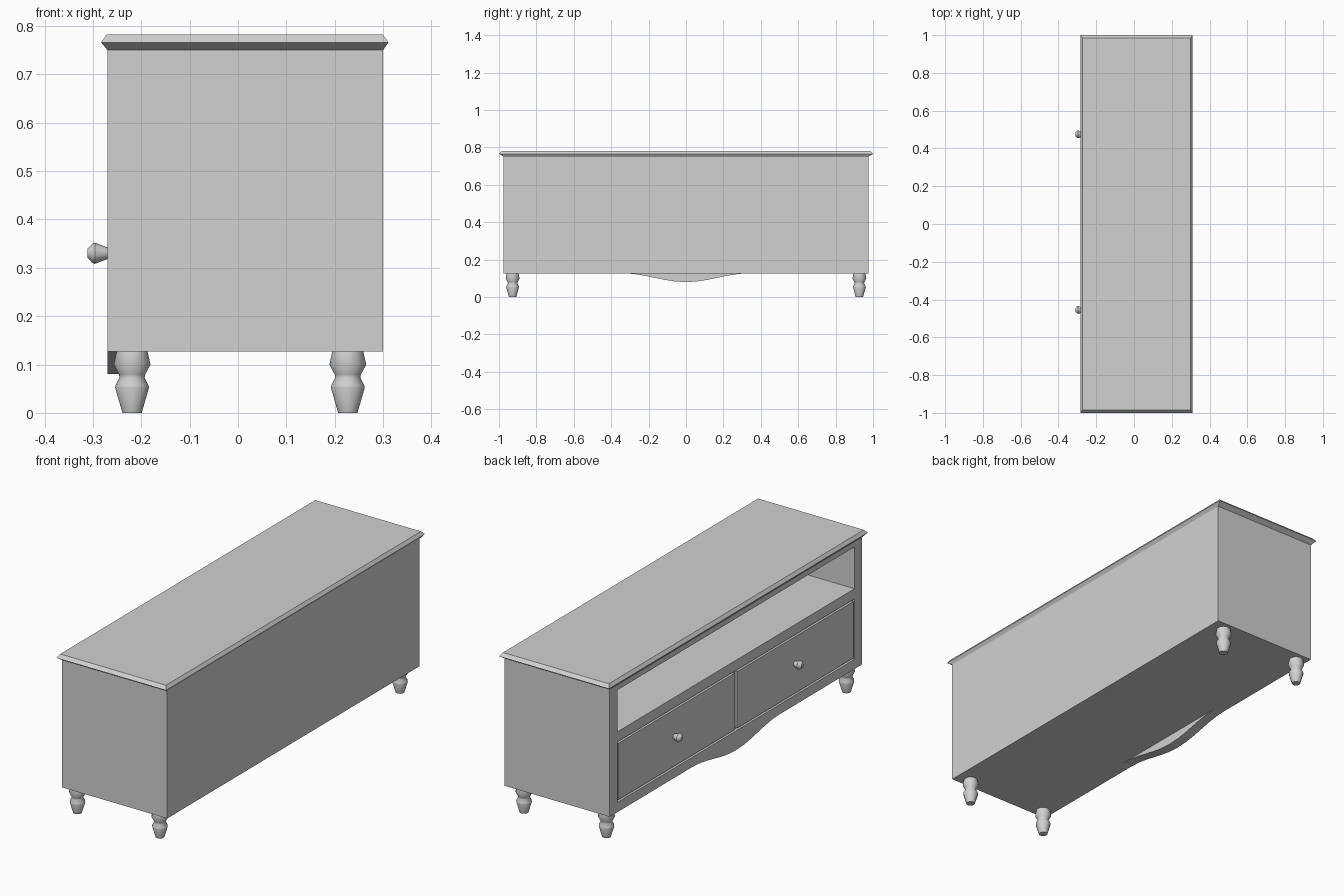
import bpy
import bmesh
import math
from mathutils import Matrix

if "Cube" in bpy.data.objects:
    bpy.data.objects.remove(bpy.data.objects["Cube"], do_unlink=True)

# One painted-wood colour throughout
paint = bpy.data.materials.new("grey_paint")
paint.use_nodes = True
paint.diffuse_color = (0.64, 0.64, 0.64, 1)
paint.node_tree.nodes["Principled BSDF"].inputs["Base Color"].default_value = (0.64, 0.64, 0.64, 1)


def finish(name, bm):
    bmesh.ops.recalc_face_normals(bm, faces=bm.faces)
    mesh = bpy.data.meshes.new(name)
    bm.to_mesh(mesh)
    bm.free()
    mesh.materials.append(paint)
    obj = bpy.data.objects.new(name, mesh)
    bpy.context.collection.objects.link(obj)
    return obj


def loft(name, rings):
    """Skin closed rings of points and cap both ends."""
    bm = bmesh.new()
    loops = [[bm.verts.new(p) for p in ring] for ring in rings]
    n = len(loops[0])
    for a, b in zip(loops, loops[1:]):
        for i in range(n):
            j = (i + 1) % n
            bm.faces.new((a[i], a[j], b[j], b[i]))
    bm.faces.new(loops[0])
    bm.faces.new(loops[-1])
    return finish(name, bm)


def rect(x0, x1, y0, y1, z):
    return [(x0, y0, z), (x1, y0, z), (x1, y1, z), (x0, y1, z)]


def box(name, x0, x1, y0, y1, z0, z1):
    return loft(name, [rect(x0, x1, y0, y1, z0), rect(x0, x1, y0, y1, z1)])


def turned(name, profile, matrix, sides=14):
    """Lathe (radius, height) pairs around the local z axis."""
    rings = [[(r * math.cos(math.tau * i / sides), r * math.sin(math.tau * i / sides), h)
              for i in range(sides)] for r, h in profile]
    obj = loft(name, rings)
    obj.data.transform(matrix)
    bpy.ops.object.select_all(action="DESELECT")
    obj.select_set(True)
    bpy.context.view_layer.objects.active = obj
    bpy.ops.object.shade_smooth_by_angle(angle=math.radians(40))
    return obj


FRONT, BACK, SIDE = -0.27, 0.30, 0.975
BASE, RIM = 0.127, 0.75
OPEN = 0.916

# Carcass with an open shelf and a shallow drawer recess cut into it
body = box("cabinet_body", FRONT, BACK, -SIDE, SIDE, BASE, RIM)
cutters = [
    box("shelf_cutter", FRONT - 0.1, BACK - 0.02, -OPEN, OPEN, 0.52, 0.724),
    box("drawer_cutter", FRONT - 0.1, FRONT + 0.015, -OPEN, OPEN, 0.175, 0.47),
]
for cutter in cutters:
    cutter.hide_render = True
    cut = body.modifiers.new(cutter.name, "BOOLEAN")
    cut.operation = "DIFFERENCE"
    cut.solver = "EXACT"
    cut.object = cutter
bpy.context.view_layer.objects.active = body
for cutter in cutters:
    bpy.ops.object.modifier_apply(modifier=cutter.name)
    bpy.data.objects.remove(cutter, do_unlink=True)

# Top board with a pointed edge moulding
loft("top_board", [
    rect(FRONT, BACK, -SIDE, SIDE, RIM),
    rect(-0.283, 0.311, -1, 1, 0.766),
    rect(-0.272, 0.30, -0.985, 0.985, 0.782),
])

# Two drawer fronts, each with a turned knob
GAP = 0.009
for label, y0, y1, knob_y in (("left", -OPEN + GAP, -GAP, -0.455),
                              ("right", GAP, OPEN - GAP, 0.475)):
    box(label + "_drawer", FRONT, FRONT + 0.015, y0, y1, 0.175 + GAP, 0.47 - GAP)
    place = Matrix.Translation((FRONT, knob_y, 0.33)) @ Matrix.Rotation(-math.pi / 2, 4, "Y")
    turned(label + "_knob", [(0.012, 0), (0.022, 0.026), (0.019, 0.032), (0.009, 0.041)], place, 10)

# Curved apron under the drawers
half = 0.34
steps = 12
edge = []
for i in range(steps + 1):
    y = -half + 2 * half * i / steps
    edge.append((y, BASE - 0.0235 * (1 + math.cos(math.pi * y / half))))
loft("apron", [[(x, y, z) for y, z in edge] for x in (FRONT, FRONT + 0.05)])

# Four turned legs
leg_profile = [(0.020, 0), (0.035, 0.052), (0.034, 0.057), (0.026, 0.073),
               (0.027, 0.079), (0.038, 0.10), (0.032, BASE)]
for end, x in (("front", -0.219), ("back", 0.227)):
    for hand, y in (("left", -0.927), ("right", 0.927)):
        turned(f"{end}_{hand}_leg", leg_profile, Matrix.Translation((x, y, 0)))
